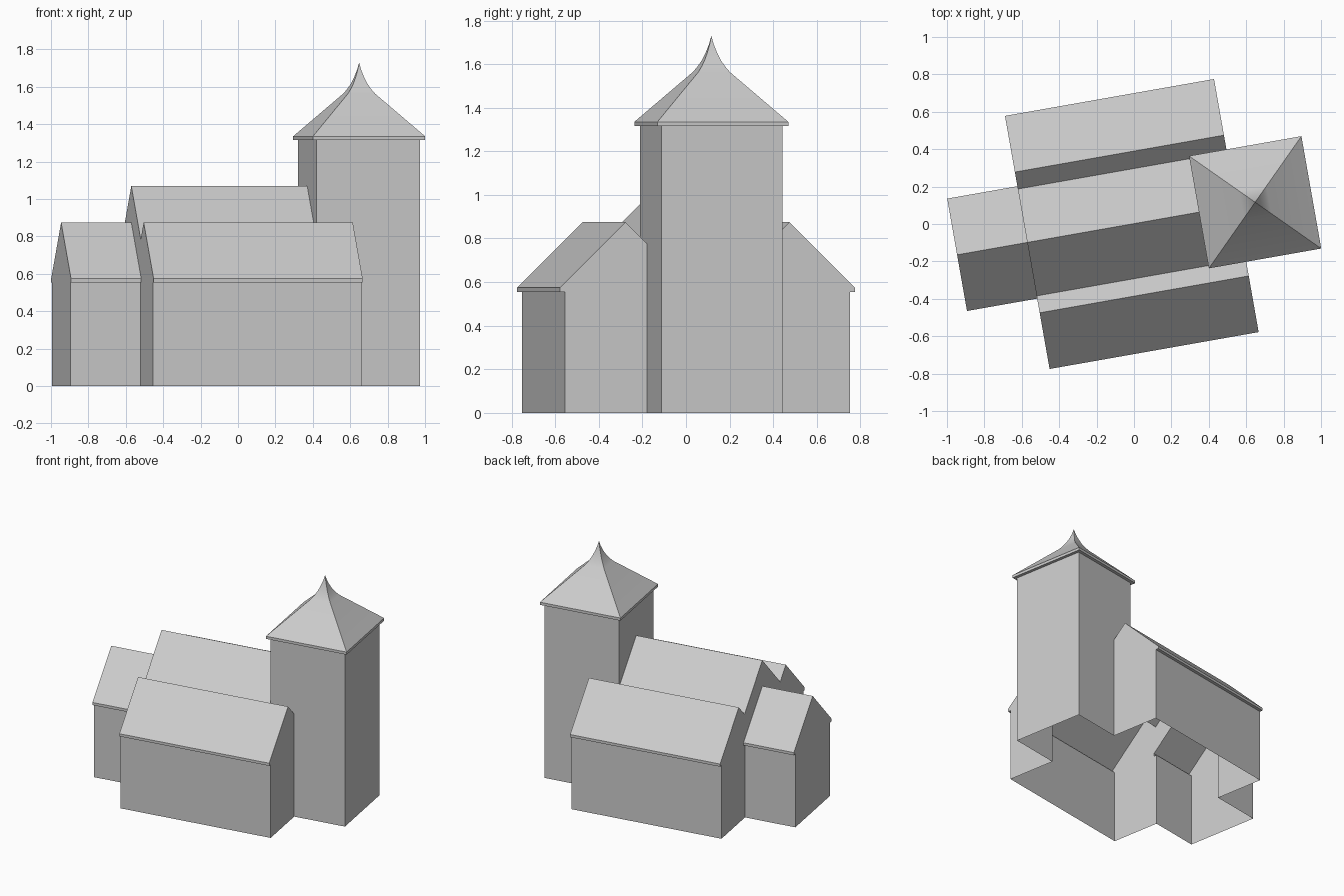
import bpy, bmesh, math
from mathutils import Matrix

if "Cube" in bpy.data.objects:
    bpy.data.objects.remove(bpy.data.objects["Cube"])

EAVE, LIP, WALL = 0.305, 0.02, 0.282     # roof half width, eave thickness, wall half width
V0 = 0.002                               # middle line of the plan
PLAN_TURN = Matrix.Rotation(math.radians(10), 4, "Z")

stone = bpy.data.materials.new("pale_grey")
stone.use_nodes = True
stone.diffuse_color = (0.6, 0.6, 0.6, 1)
stone.node_tree.nodes["Principled BSDF"].inputs["Base Color"].default_value = (0.6, 0.6, 0.6, 1)


def add_object(name, bm):
    bmesh.ops.recalc_face_normals(bm, faces=bm.faces)
    mesh = bpy.data.meshes.new(name)
    bm.to_mesh(mesh)
    bm.free()
    mesh.materials.append(stone)
    ob = bpy.data.objects.new(name, mesh)
    bpy.context.collection.objects.link(ob)
    return ob


def loft(name, rings, capped_end):
    """Skin a list of point rings; the last ring is capped or drawn to a point."""
    bm = bmesh.new()
    rows = [[bm.verts.new(p) for p in ring] for ring in rings]
    for a, b in zip(rows, rows[1:]):
        n = len(a)
        for i in range(n):
            j = (i + 1) % n
            bm.faces.new((a[i], a[j], b[j], b[i]))
    bm.faces.new(rows[0])
    if capped_end:
        bm.faces.new(rows[-1])
    else:
        bmesh.ops.remove_doubles(bm, verts=rows[-1], dist=0.001)
    return add_object(name, bm)


def gabled_hall(name, start, end, middle, ridge):
    """Gabled hall along x with a thin projecting eave."""
    top = ridge - 0.3
    half = [(WALL, 0), (WALL, top - LIP), (EAVE, top - LIP), (EAVE, top)]
    outline = half + [(0, ridge)] + [(-v, z) for v, z in reversed(half)]
    return loft(name, [[(x, middle + V0 + v, z) for v, z in outline]
                       for x in (start, end)], True)


# Solid masses: nave, chancel, a pair of aisles
nave = gabled_hall("nave", -0.579, 0.45, 0, 1.07)
masses = [gabled_hall("chancel", -0.96, -0.4, 0, 0.875)]
for side, name in ((-1, "front_aisle"), (1, "back_aisle")):
    masses.append(gabled_hall(name, -0.579, 0.556, side * 0.382, 0.875))

# Square tower with a flared spire
profile = [(WALL, 0), (WALL, 1.315), (EAVE, 1.315), (EAVE, 1.335), (0.074, 1.563),
           (0.056, 1.587), (0.038, 1.617), (0.022, 1.654), (0.009, 1.692), (0, 1.73)]
corners = ((-1, -1), (1, -1), (1, 1), (-1, 1))
masses.append(loft("tower", [[(0.658 + r * a, V0 + r * b, z) for a, b in corners]
                             for r, z in profile], False))

# Join the masses into one clean shell
for mass in masses:
    mod = nave.modifiers.new("join_" + mass.name, "BOOLEAN")
    mod.operation, mod.solver, mod.object = "UNION", "EXACT", mass
bpy.context.view_layer.update()
shell = bpy.data.meshes.new_from_object(nave.evaluated_get(bpy.context.evaluated_depsgraph_get()))
for ob in [nave] + masses:
    bpy.data.objects.remove(ob)


def part_of(face):
    zs = [v.co.z for v in face.verts]
    if max(zs) < 0.001:
        return "open_floor"
    if min(zs) > 1.31:
        return "tower_roof"
    if abs(face.normal.z) > 0.1 or max(zs) - min(zs) < LIP * 1.1:
        return "hall_roofs"
    return "walls"


# Split the shell into walls and roofs, leaving the floor open
for name in ("walls", "hall_roofs", "tower_roof"):
    bm = bmesh.new()
    bm.from_mesh(shell)
    bm.normal_update()
    others = [f for f in bm.faces if part_of(f) != name]
    bmesh.ops.delete(bm, geom=others, context="FACES")
    bm.transform(PLAN_TURN)
    mesh = bpy.data.meshes.new(name)
    bm.to_mesh(mesh)
    bm.free()
    mesh.materials.clear()
    mesh.materials.append(stone)
    ob = bpy.data.objects.new(name, mesh)
    bpy.context.collection.objects.link(ob)
    bpy.ops.object.select_all(action="DESELECT")
    ob.select_set(True)
    bpy.context.view_layer.objects.active = ob
    bpy.ops.object.shade_smooth_by_angle(angle=math.radians(30))
